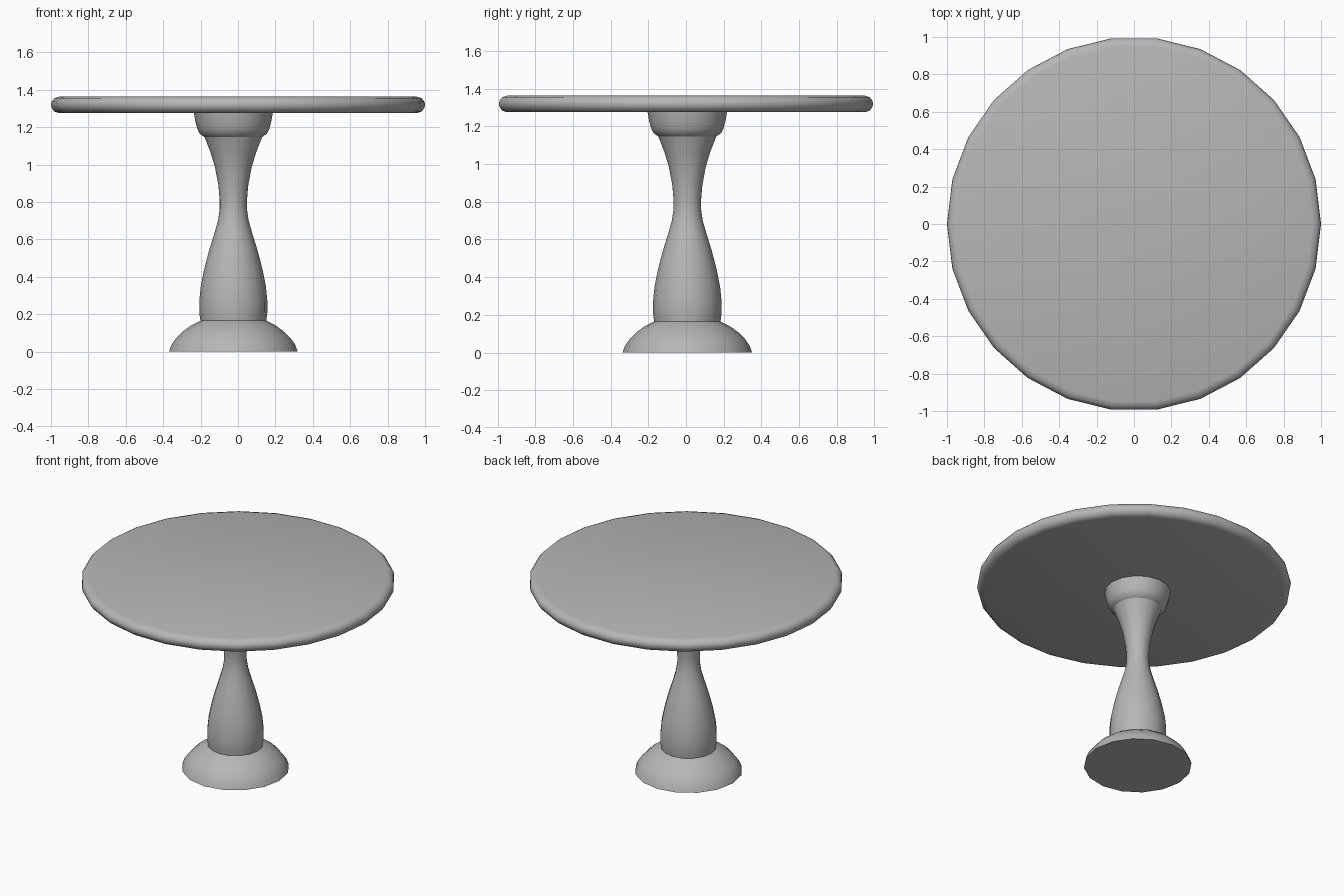
import bpy, bmesh, math

if "Cube" in bpy.data.objects:
    bpy.data.objects.remove(bpy.data.objects["Cube"])

# Mid grey finish for every part
grey = bpy.data.materials.new("grey_finish")
grey.diffuse_color = (0.47, 0.47, 0.47, 1)
grey.use_nodes = True
grey.node_tree.nodes["Principled BSDF"].inputs["Base Color"].default_value = grey.diffuse_color


def lathe(name, profile, sides, centre=(0, 0), cap_bottom=False, cap_top=False, angle=40):
    """Spin a (radius, z) profile, listed bottom to top, around a vertical axis."""
    bm = bmesh.new()
    rings = []
    for r, z in profile:
        rings.append([bm.verts.new((r * math.cos(2 * math.pi * i / sides),
                                    r * math.sin(2 * math.pi * i / sides), z))
                      for i in range(sides)])
    for a, b in zip(rings, rings[1:]):
        for i in range(sides):
            j = (i + 1) % sides
            bm.faces.new((a[i], a[j], b[j], b[i]))
    if cap_bottom:
        bm.faces.new(rings[0][::-1])
    if cap_top:
        bm.faces.new(rings[-1])
    mesh = bpy.data.meshes.new(name)
    bm.to_mesh(mesh)
    bm.free()
    mesh.materials.append(grey)
    obj = bpy.data.objects.new(name, mesh)
    obj.location = (centre[0], centre[1], 0)
    bpy.context.collection.objects.link(obj)
    bpy.ops.object.select_all(action='DESELECT')
    obj.select_set(True)
    bpy.context.view_layer.objects.active = obj
    bpy.ops.object.shade_smooth_by_angle(angle=math.radians(angle))
    return obj


# The pedestal sits slightly off the middle of the top
PEDESTAL = (-0.025, 0.007)

# Domed foot
lathe("foot", [(0.344, 0), (0.331, 0.036), (0.305, 0.073), (0.270, 0.108),
               (0.226, 0.140), (0.176, 0.165)], 16, PEDESTAL, cap_bottom=True)

# Waisted column
lathe("column", [(0.176, 0.165), (0.182, 0.21), (0.182, 0.27), (0.174, 0.35),
                 (0.156, 0.44), (0.130, 0.54), (0.102, 0.63), (0.082, 0.70),
                 (0.073, 0.76), (0.073, 0.81), (0.080, 0.89), (0.098, 0.985),
                 (0.122, 1.065), (0.154, 1.147)], 16, PEDESTAL)

# Flared collar under the top
lathe("collar", [(0.154, 1.147), (0.180, 1.165), (0.192, 1.19),
                 (0.203, 1.23), (0.211, 1.278)], 16, PEDESTAL)

# Round top with a soft edge
lathe("table_top", [(0.955, 1.275), (0.982, 1.283), (0.997, 1.304), (1.0, 1.32),
                    (0.997, 1.336), (0.982, 1.355), (0.955, 1.363)],
      26, cap_bottom=True, cap_top=True, angle=50)
